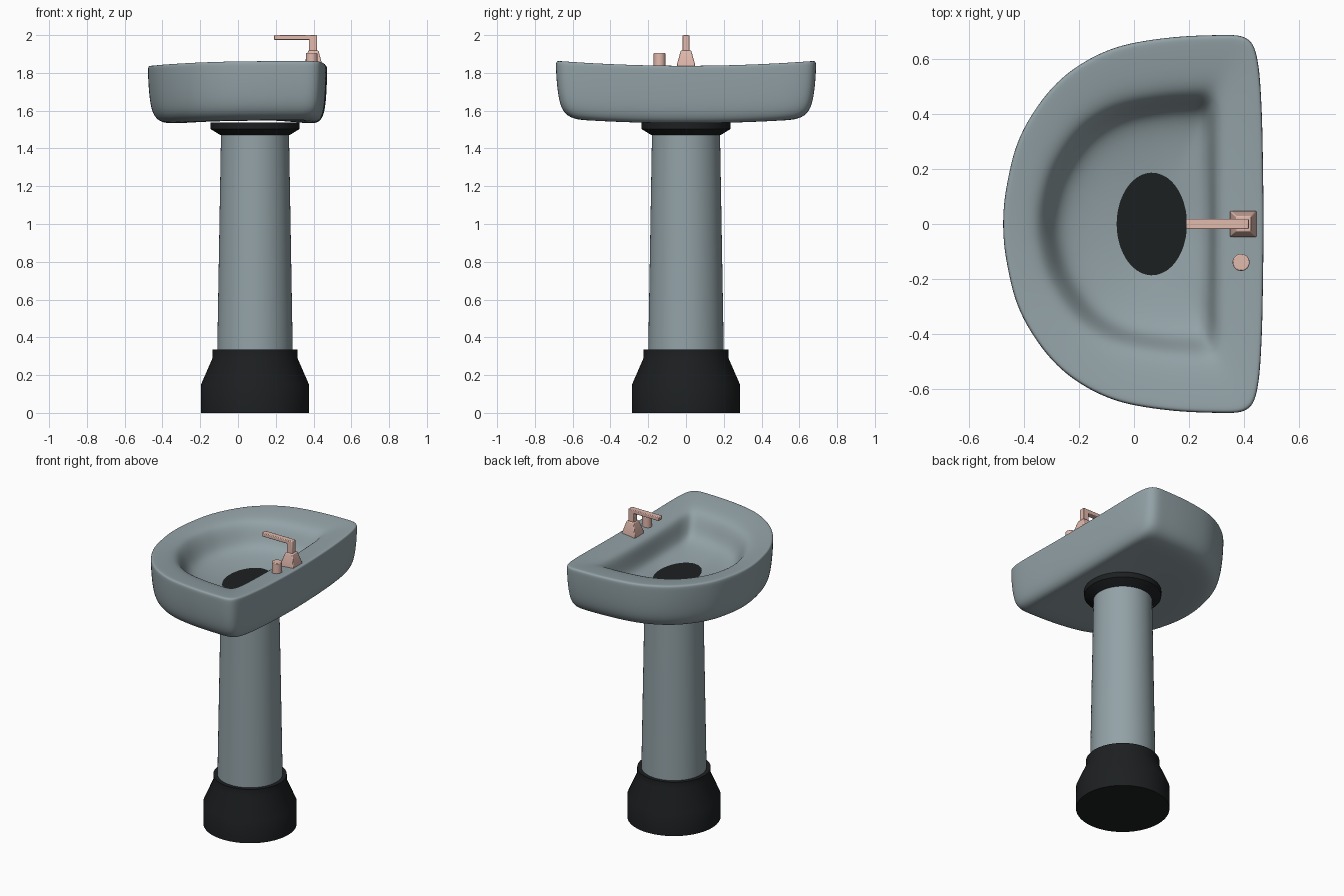
import bpy, bmesh
from math import sin, cos, pi, atan2, radians
from mathutils import Vector

if "Cube" in bpy.data.objects:
    bpy.data.objects.remove(bpy.data.objects["Cube"])


def material(name, rgb):
    m = bpy.data.materials.new(name)
    m.diffuse_color = (*rgb, 1)
    m.use_nodes = True
    m.node_tree.nodes["Principled BSDF"].inputs["Base Color"].default_value = m.diffuse_color
    return m


CERAMIC = material("ceramic", (0.29, 0.36, 0.385))
BLACK = material("black", (0.012, 0.014, 0.015))
COPPER = material("copper", (0.76, 0.49, 0.42))


def loft(name, rings, mat, cap_end=True, subsurf=0, bevel=0):
    """Skin a stack of counter-clockwise rings, each a list of (x, y, z)."""
    bm = bmesh.new()
    vs = [[bm.verts.new(p) for p in r] for r in rings]
    n = len(rings[0])
    for a, b in zip(vs, vs[1:]):
        for j in range(n):
            k = (j + 1) % n
            bm.faces.new((a[j], a[k], b[k], b[j]))
    bm.faces.new(vs[0][::-1])
    if cap_end:
        bm.faces.new(vs[-1])
    me = bpy.data.meshes.new(name)
    bm.to_mesh(me)
    bm.free()
    ob = bpy.data.objects.new(name, me)
    bpy.context.collection.objects.link(ob)
    me.materials.append(mat)
    if bevel:
        mod = ob.modifiers.new("bevel", "BEVEL")
        mod.width, mod.segments = bevel, 2
    if subsurf:
        mod = ob.modifiers.new("subsurf", "SUBSURF")
        mod.levels = mod.render_levels = subsurf
    bpy.ops.object.select_all(action="DESELECT")
    ob.select_set(True)
    bpy.context.view_layer.objects.active = ob
    if subsurf:
        bpy.ops.object.shade_smooth()
    else:
        bpy.ops.object.shade_smooth_by_angle(angle=radians(30))
    return ob


def lathe(name, profile, mat, cx, cy=0, n=64, bevel=0):
    return loft(name, [[(cx + r * cos(2 * pi * i / n), cy + r * sin(2 * pi * i / n), z)
                        for i in range(n)] for r, z in profile], mat, bevel=bevel)


def block(name, levels, mat, bevel=0.004):
    """Stack of rectangles (x0, x1, half_y, z)."""
    return loft(name, [[(x0, -h, z), (x1, -h, z), (x1, h, z), (x0, h, z)]
                       for x0, x1, h, z in levels], mat, bevel=bevel)


def smooth_outline(half, steps=3):
    """Mirror a half outline across y = 0 and resample it as a Catmull-Rom loop."""
    pts = [Vector(p) for p in half] + [Vector((x, -y)) for x, y in half[-2:0:-1]]
    n, out = len(pts), []
    for i in range(n):
        a, b, c, d = (pts[(i + k) % n] for k in (-1, 0, 1, 2))
        for s in range(steps):
            t = s / steps
            out.append(0.5 * (2 * b + (c - a) * t + (2 * a - 5 * b + 4 * c - d) * t * t
                              + (3 * b - a - 3 * c + d) * t ** 3))
    return out


# Plan outlines of the basin: outer rim, bowl edge and drain
OUTER = smooth_outline([(.472, 0), (.47, .2), (.465, .42), (.45, .6), (.41, .678), (.30, .688),
                        (.1, .676), (-.1, .632), (-.28, .517), (-.41, .332), (-.462, .15), (-.477, 0)])
INNER = smooth_outline([(.30, 0), (.30, .15), (.30, .3), (.298, .41), (.275, .47), (.2, .475),
                        (.06, .46), (-.08, .425), (-.2, .345), (-.29, .215), (-.328, .1), (-.34, 0)])
DRAIN = []
for p in INNER:
    t = atan2(p.y / .187, (p.x - .065) / .128)
    DRAIN.append(Vector((.065 + .128 * cos(t), .187 * sin(t))))


def lift(pts, z):
    # The whole basin curves upward towards its two ends
    return [(p.x, p.y, z + .026 * (p.y / .68) ** 2) for p in pts]


def mix(a, b, t):
    return [p.lerp(q, t) for p, q in zip(a, b)]


# Basin: underside, outer wall, rim, bowl
CENTRE = [Vector((.1, 0))] * len(OUTER)
rings = [lift(mix(CENTRE, OUTER, s), z) for s, z in
         [(.05, 1.549), (.25, 1.548), (.5, 1.541), (.72, 1.533), (.84, 1.533), (.915, 1.55),
          (.96, 1.59), (.982, 1.65), (.995, 1.73), (1, 1.80), (1, 1.826), (.992, 1.837)]]
rings += [lift(mix(OUTER, INNER, t), z) for t, z in
          [(.12, 1.838), (.45, 1.834), (.8, 1.826), (1, 1.807)]]
rings += [lift(mix(INNER, DRAIN, t), z) for t, z in
          [(.1, 1.76), (.2, 1.70), (.36, 1.668), (.7, 1.65), (1, 1.64)]]
loft("basin", rings, CERAMIC, cap_end=False, subsurf=2)

# Drain plate closing the bowl
loft("drain", [lift(DRAIN, 1.628), lift(DRAIN, 1.641)], BLACK)

# Pedestal
X = .09
lathe("pedestal_foot", [(.286, 0), (.286, .15), (.225, .29), (.225, .335)], BLACK, X)
lathe("pedestal_column", [(.2, .32), (.18, 1.48)], CERAMIC, X)
lathe("pedestal_collar", [(.182, 1.47), (.236, 1.503), (.236, 1.538)], BLACK, X)

# Tap
block("tap_body", [(.35, .446, .048, 1.82), (.35, .446, .048, 1.845),
                   (.372, .426, .028, 1.918)], COPPER)
block("tap_stem", [(.376, .418, .019, 1.91), (.376, .418, .019, 2.0)], COPPER)
block("tap_spout", [(.19, .40, .019, 1.975), (.19, .40, .019, 2.0)], COPPER)
lathe("tap_knob", [(.031, 1.82), (.031, 1.905)], COPPER, .39, -.14, n=32, bevel=.004)
